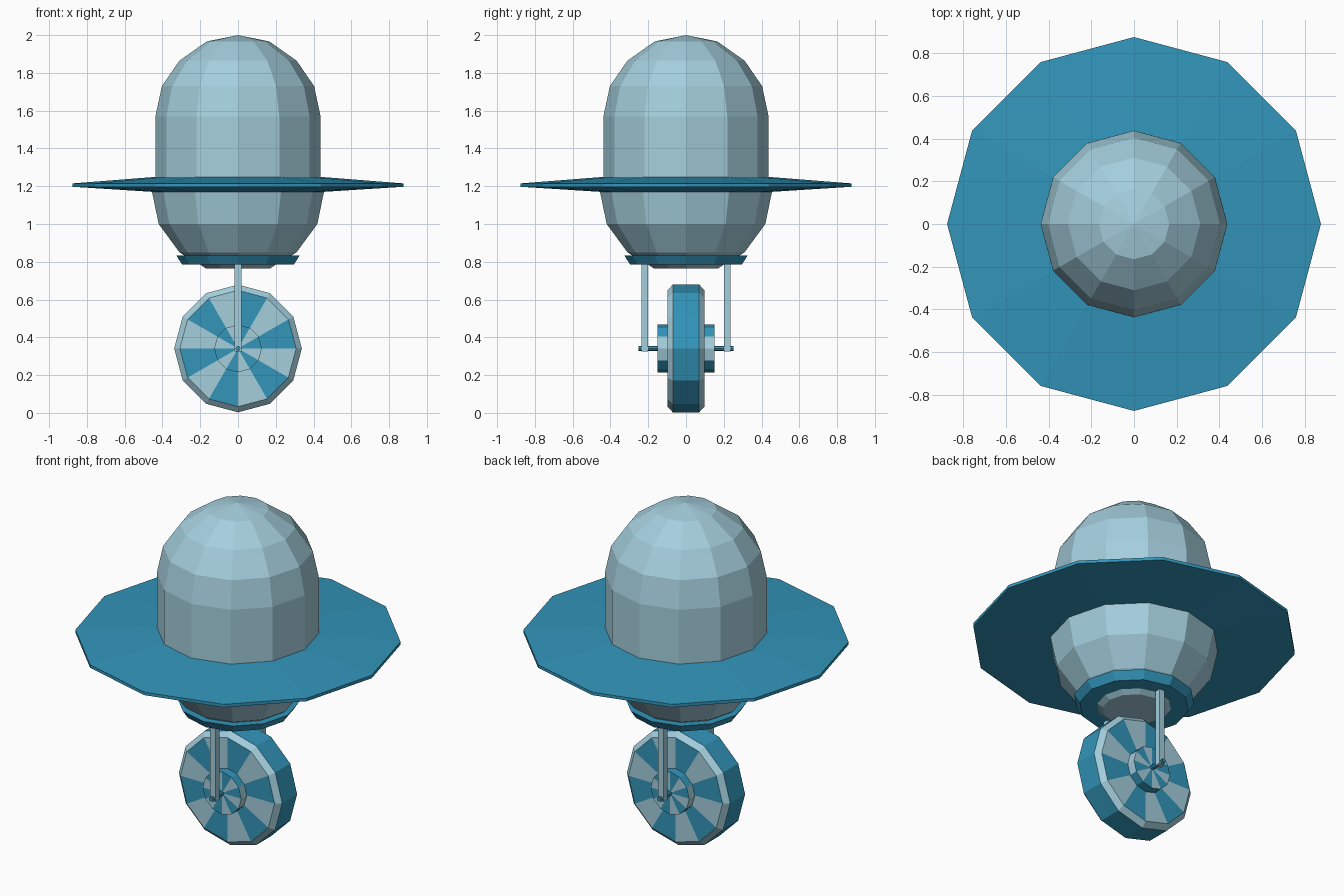
import bpy, bmesh, math
from mathutils import Matrix

cube = bpy.data.objects.get("Cube")
if cube:
    bpy.data.objects.remove(cube, do_unlink=True)

SIDES = 12
WHEEL_Z = 0.341


def material(name, rgb):
    mat = bpy.data.materials.new(name)
    mat.use_nodes = True
    mat.diffuse_color = (*rgb, 1)
    mat.node_tree.nodes["Principled BSDF"].inputs["Base Color"].default_value = (*rgb, 1)
    return mat


PALE = material("pale blue", (0.37, 0.62, 0.72))
BLUE = material("deep blue", (0.032, 0.30, 0.49))


def finish(name, bm, mats, rule=None):
    """Turn a bmesh into a flat-shaded object, painting faces by rule."""
    bmesh.ops.recalc_face_normals(bm, faces=bm.faces)
    bm.normal_update()
    if rule:
        for f in bm.faces:
            f.material_index = rule(f)
    mesh = bpy.data.meshes.new(name)
    bm.to_mesh(mesh)
    bm.free()
    for m in mats:
        mesh.materials.append(m)
    obj = bpy.data.objects.new(name, mesh)
    bpy.context.scene.collection.objects.link(obj)
    return obj


def lathe(profile, sides=SIDES):
    """Revolve (radius, height) points around z; zero radius makes a pole."""
    bm = bmesh.new()
    rings = []
    for r, z in profile:
        n = 1 if r == 0 else sides
        rings.append([bm.verts.new((r * math.cos(math.tau * i / sides),
                                    r * math.sin(math.tau * i / sides), z)) for i in range(n)])
    for a, b in zip(rings, rings[1:]):
        for i in range(sides):
            j = (i + 1) % sides
            quad = [a[i % len(a)], a[j % len(a)], b[j % len(b)], b[i % len(b)]]
            bm.faces.new(list(dict.fromkeys(quad)))
    return bm


def wheel_lathe(profile, sides=SIDES):
    """Revolve around the axle, which runs along y."""
    bm = lathe(profile, sides)
    bm.transform(Matrix.Translation((0, 0, WHEEL_Z)) @ Matrix.Rotation(math.pi / 2, 4, 'X'))
    return bm


# Domed body, hat brim and lower collar
finish("body", lathe([(0, 0.765), (0.17, 0.765), (0.2, 0.785), (0.28, 0.83), (0.31, 0.85),
                      (0.42, 1.0), (0.455, 1.17), (0.437, 1.25), (0.437, 1.57),
                      (0.403, 1.73), (0.31, 1.865), (0.165, 1.967), (0, 2.0)]), [PALE])
finish("brim", lathe([(0, 1.17), (0.45, 1.17), (0.875, 1.197), (0.875, 1.215),
                      (0.43, 1.25), (0, 1.25)]), [BLUE])
finish("collar", lathe([(0, 0.785), (0.295, 0.785), (0.326, 0.832), (0, 0.832)]), [BLUE])


# Wheel colours: alternating wedges on both sides, pale bevel, blue tread
def wedge(f):
    c = f.calc_center_median()
    x = -c.x if c.y > 0 else c.x
    return 1 - math.floor(math.atan2(x, c.z - WHEEL_Z) * SIDES / math.tau) % 2


def wheel_rule(f):
    side = abs(f.normal.y)
    if side > 0.95:
        return wedge(f)
    return 1 if side < 0.1 else 0


def hub_rule(f):
    if abs(f.normal.y) > 0.95:
        return wedge(f)
    return 1 if abs(f.normal.z) > 0.5 else 0


finish("wheel", wheel_lathe([(0, -0.098), (0.308, -0.098), (0.338, -0.07),
                             (0.338, 0.07), (0.308, 0.098), (0, 0.098)]),
       [PALE, BLUE], wheel_rule)
finish("hub", wheel_lathe([(0, -0.15), (0.126, -0.15), (0.126, 0.15), (0, 0.15)]),
       [PALE, BLUE], hub_rule)
finish("axle", wheel_lathe([(0, -0.252), (0.013, -0.252), (0.013, 0.252), (0, 0.252)], 8), [BLUE])

# Fork legs on each side of the wheel
for name, s in (("front_fork_leg", -1), ("back_fork_leg", 1)):
    bm = bmesh.new()
    bmesh.ops.create_cube(bm, size=1)
    bm.transform(Matrix.Translation((0, s * 0.218, 0.56)) @ Matrix.Diagonal((0.036, 0.034, 0.47, 1)))
    finish(name, bm, [PALE])
